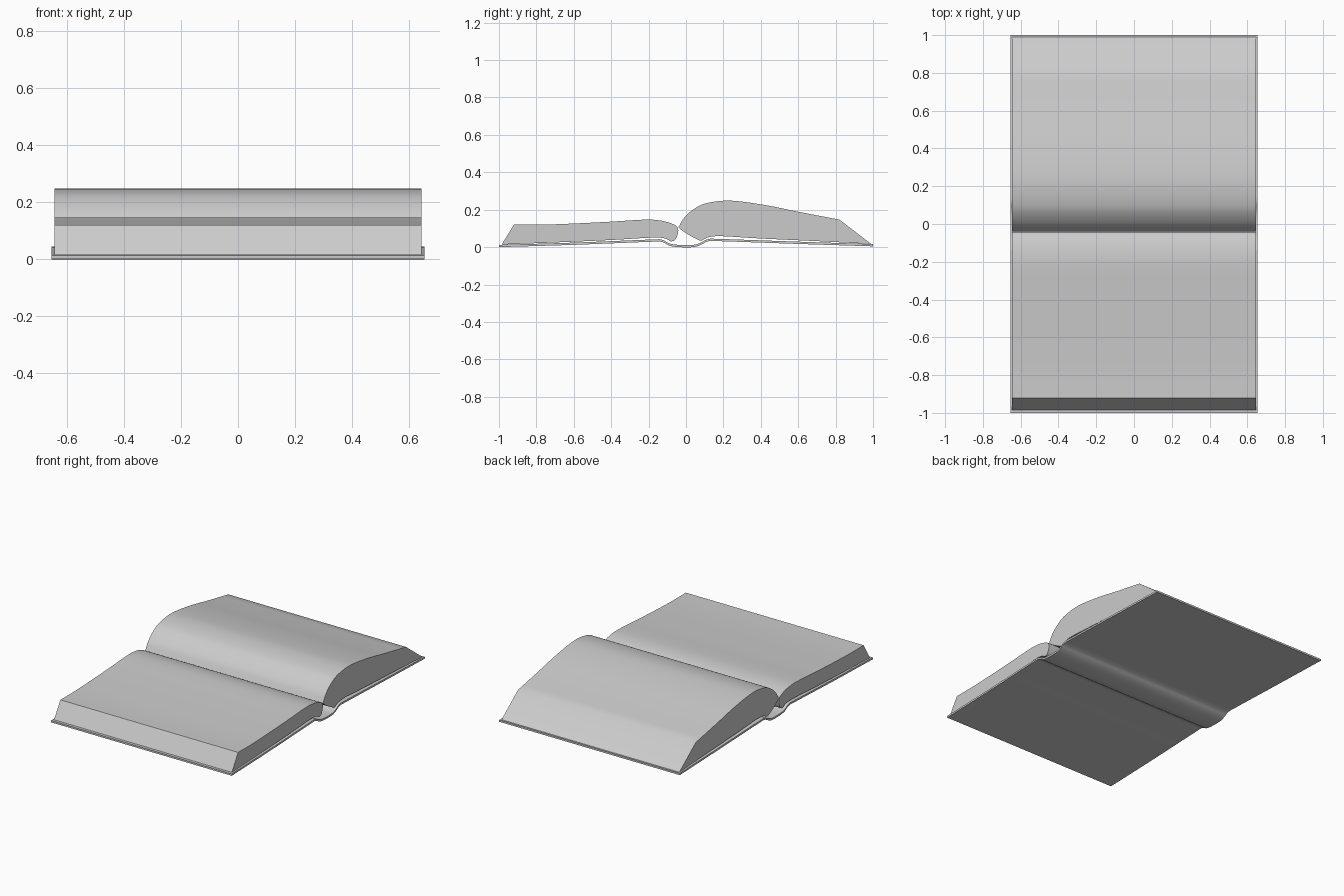
import bpy
import bmesh
import math
from mathutils import Vector

cube = bpy.data.objects.get("Cube")
if cube:
    bpy.data.objects.remove(cube, do_unlink=True)

paper = bpy.data.materials.new("light_grey")
paper.use_nodes = True
GREY = (0.6, 0.6, 0.6, 1)
paper.diffuse_color = GREY
paper.node_tree.nodes["Principled BSDF"].inputs["Base Color"].default_value = GREY


def smooth(points, steps=4):
    """Catmull-Rom curve through (y, z) points, sharp at both ends."""
    p = [Vector(q) for q in points]
    p = [2 * p[0] - p[1]] + p + [2 * p[-1] - p[-2]]
    out = []
    for a, b, c, d in zip(p, p[1:], p[2:], p[3:]):
        for i in range(steps):
            t = i / steps
            out.append(0.5 * (2 * b + (c - a) * t + (2 * a - 5 * b + 4 * c - d) * t * t
                              + (3 * b - a - 3 * c + d) * t ** 3))
    return out + [p[-2]]


def extrude_profile(name, outline, half_width):
    """Closed (y, z) outline swept along x."""
    bm = bmesh.new()
    face = bm.faces.new([bm.verts.new((-half_width, y, z)) for y, z in outline])
    swept = bmesh.ops.extrude_face_region(bm, geom=[face])["geom"]
    bmesh.ops.translate(bm, vec=(2 * half_width, 0, 0),
                        verts=[g for g in swept if isinstance(g, bmesh.types.BMVert)])
    bmesh.ops.recalc_face_normals(bm, faces=bm.faces)
    mesh = bpy.data.meshes.new(name)
    bm.to_mesh(mesh)
    bm.free()
    mesh.materials.append(paper)
    obj = bpy.data.objects.new(name, mesh)
    bpy.context.collection.objects.link(obj)
    bpy.ops.object.select_all(action="DESELECT")
    obj.select_set(True)
    bpy.context.view_layer.objects.active = obj
    bpy.ops.object.shade_smooth_by_angle(angle=math.radians(30))
    return obj


# Cover: two thin boards joined by a sunken spine
board = smooth([(-1, 0), (-0.6, 0.012), (-0.2, 0.028), (-0.13, 0.028), (-0.09, 0.008),
                (-0.04, 0), (0.04, 0), (0.08, 0.012), (0.12, 0.031), (0.2, 0.031),
                (0.6, 0.017), (1, 0.004)])
cover_top = [(y, z + 0.012) for y, z in reversed(board)]
extrude_profile("cover", [tuple(p) for p in board] + cover_top, 0.655)

# Front page block: flat leaf edge, gentle rise, rolled inner edge
front_top = smooth([(-0.92, 0.12), (-0.77, 0.12), (-0.6, 0.126), (-0.4, 0.136),
                    (-0.22, 0.147), (-0.13, 0.141), (-0.065, 0.121), (-0.042, 0.098),
                    (-0.047, 0.06), (-0.06, 0.037), (-0.08, 0.03)])
front_bottom = smooth([(-0.08, 0.03), (-0.12, 0.048), (-0.2, 0.05), (-0.4, 0.038),
                       (-0.7, 0.025), (-0.985, 0.014)])
extrude_profile("front_pages", front_top + front_bottom[1:], 0.645)

# Back page block: tall arch sloping down to a slanted leaf edge
back_top = smooth([(-0.04, 0.107), (-0.01, 0.157), (0.04, 0.202), (0.1, 0.232),
                   (0.2, 0.248), (0.3, 0.243), (0.45, 0.22), (0.6, 0.189), (0.82, 0.147)])
back_bottom = smooth([(0.99, 0.017), (0.7, 0.032), (0.4, 0.046), (0.2, 0.058),
                      (0.13, 0.055), (0.095, 0.042), (0.075, 0.035), (0.02, 0.062),
                      (-0.02, 0.088), (-0.04, 0.107)])
extrude_profile("back_pages", back_top + back_bottom[:-1], 0.645)
